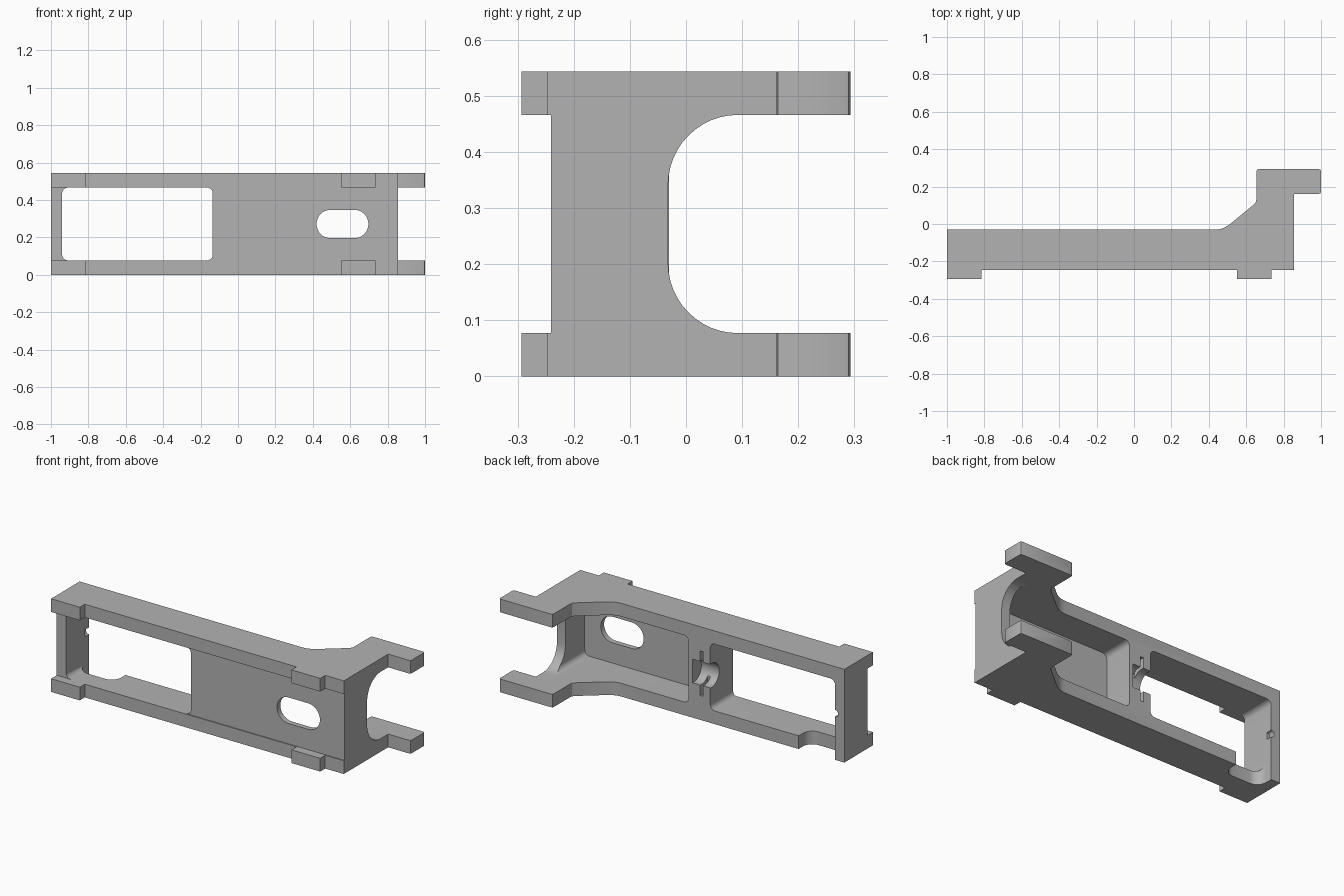
import bpy, bmesh
from math import cos, sin, pi

cube = bpy.data.objects.get("Cube")
if cube:
    bpy.data.objects.remove(cube, do_unlink=True)

grey = bpy.data.materials.new("plain grey")
grey.use_nodes = True
colour = (0.45, 0.45, 0.45, 1)
grey.diffuse_color = colour
grey.node_tree.nodes["Principled BSDF"].inputs["Base Color"].default_value = colour


def rounded(a0, a1, b0, b1, r, steps=8):
    """Outline of a rectangle with round corners."""
    corners = [(a1 - r, b1 - r), (a0 + r, b1 - r), (a0 + r, b0 + r), (a1 - r, b0 + r)]
    return [(a + r * cos((q + i / steps) * pi / 2), b + r * sin((q + i / steps) * pi / 2))
            for q, (a, b) in enumerate(corners) for i in range(steps + 1)]


def box(a0, a1, b0, b1):
    return [(a0, b0), (a1, b0), (a1, b1), (a0, b1)]


def prism(name, outline, axis, low, high):
    """Extrude a flat outline along the named axis."""
    place = {"x": lambda a, b, h: (h, a, b),
             "y": lambda a, b, h: (a, h, b),
             "z": lambda a, b, h: (a, b, h)}[axis]
    bm = bmesh.new()
    rings = [[bm.verts.new(place(a, b, h)) for a, b in outline] for h in (low, high)]
    for ring in rings:
        bm.faces.new(ring)
    n = len(outline)
    for i in range(n):
        j = (i + 1) % n
        bm.faces.new((rings[0][i], rings[0][j], rings[1][j], rings[1][i]))
    bmesh.ops.remove_doubles(bm, verts=bm.verts, dist=1e-5)
    bmesh.ops.recalc_face_normals(bm, faces=bm.faces)
    mesh = bpy.data.meshes.new(name)
    bm.to_mesh(mesh)
    bm.free()
    mesh.materials.append(grey)
    ob = bpy.data.objects.new(name, mesh)
    bpy.context.collection.objects.link(ob)
    return ob


H = 0.543                  # full height
LOW, TOP = 0.077, H - 0.077  # inner faces of the two rails
MID = H / 2

# Bracket outline seen from above: rails, front pads, sloped back and fork
c = 0.012
outline = [
    (-1, -0.293), (-0.815, -0.293), (-0.815, -0.247), (0.55, -0.247),
    (0.55, -0.293), (0.735, -0.293), (0.735, -0.247), (0.855, -0.247),
    (0.855, 0.155 + c / 2), (1 - c, 0.155 + c / 2), (1 - c / 4, 0.158 + c / 2), (1, 0.155 + 1.5 * c),
    (1, 0.293 - c), (1 - c / 4, 0.293 - c / 4), (1 - c, 0.293),
    (0.655 + c, 0.293), (0.655 + c / 4, 0.293 - c / 4), (0.655, 0.293 - c),
    (0.655, 0.135), (0.652, 0.118), (0.642, 0.105),
    (0.51, -0.003), (0.485, -0.019), (0.462, -0.027), (0.435, -0.03), (-1, -0.03),
]
bracket = prism("bracket", outline, "z", 0, H)

groove = [(-0.043 + 0.07 * cos(i * pi / 16), MID + 0.07 * sin(i * pi / 16)) for i in range(32)]

cutters = [
    # recessed front between the rails
    prism("front_recess", box(-1.2, 1.2, LOW, TOP), "y", -0.5, -0.241),
    # long window and oval slot
    prism("window", rounded(-0.94, -0.135, LOW, TOP, 0.03), "y", -0.6, 0.6),
    prism("oval_slot", rounded(0.42, 0.697, MID - 0.076, MID + 0.076, 0.0755), "y", -0.6, 0.6),
    # back pocket and the round-cornered mouth of the fork
    prism("back_pocket", rounded(0.005, 0.8, LOW, TOP, 0.03), "y", -0.21, 0.6),
    prism("fork_mouth", rounded(-0.032, 0.7, LOW, TOP, 0.125, 12), "x", 0.7, 1.2),
    # cradle groove and thin slit in the cross rib
    prism("cradle_groove", groove, "x", -0.2, -0.02),
    prism("rib_slit", box(-0.088, -0.07, MID - 0.13, MID + 0.13), "y", -0.1, 0.2),
    # notch in the back of the lower rail
    prism("rail_notch", rounded(-0.94, -0.705, -0.13, 0.1, 0.06), "z", -0.1, 0.15),
    # small nick in the end wall
    prism("end_nick", rounded(-0.958, -0.9, MID - 0.02, MID + 0.02, 0.015, 4), "y", -0.065, 0.2),
]

bpy.context.view_layer.objects.active = bracket
for cutter in cutters:
    cutter.hide_render = True
    cut = bracket.modifiers.new(cutter.name, "BOOLEAN")
    cut.operation = "DIFFERENCE"
    cut.solver = "EXACT"
    cut.object = cutter
    bpy.ops.object.modifier_apply(modifier=cut.name)
    bpy.data.objects.remove(cutter, do_unlink=True)

bpy.ops.object.select_all(action="DESELECT")
bracket.select_set(True)
bpy.ops.object.shade_smooth_by_angle(angle=pi / 7)
